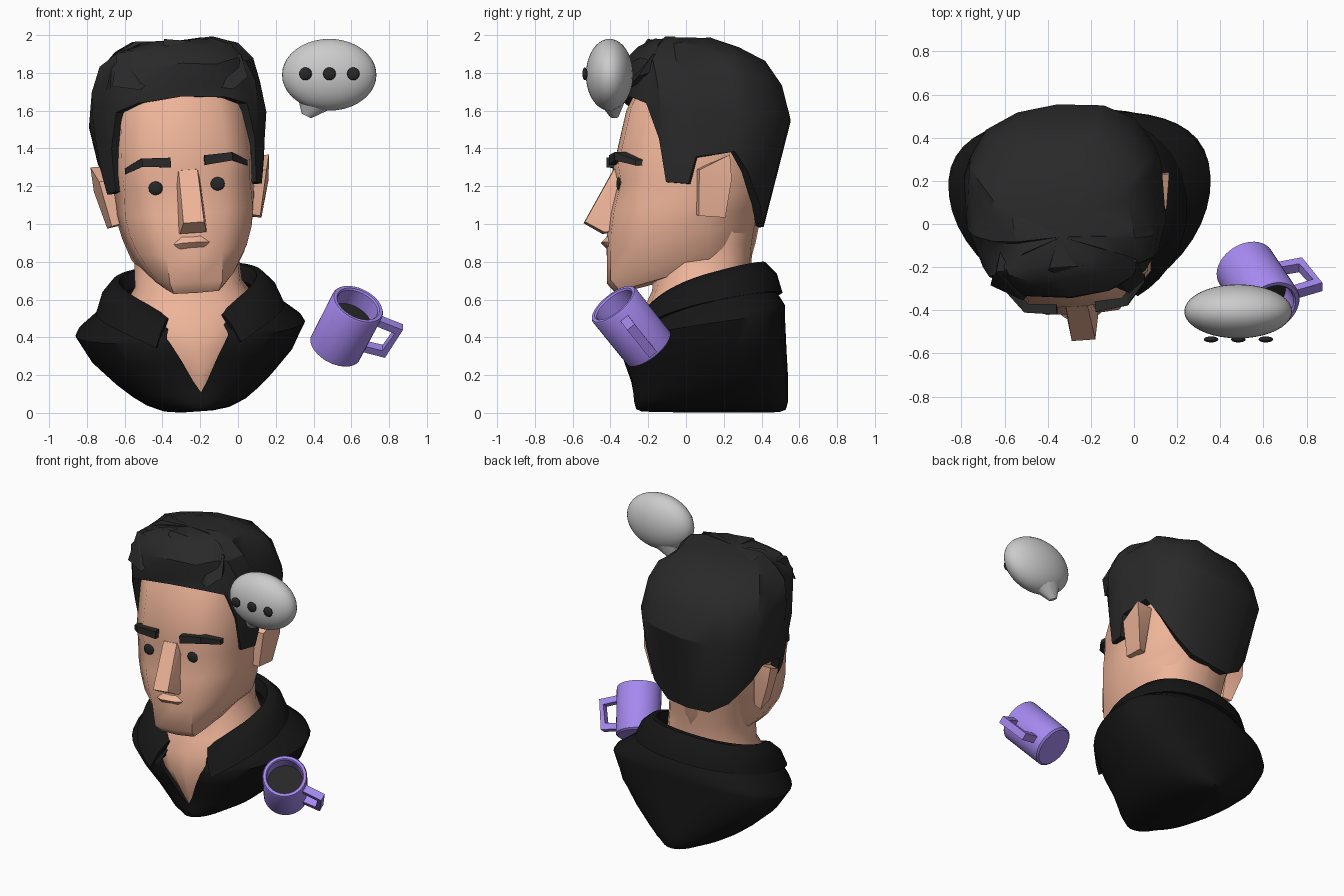
import bpy, bmesh, math, random
from mathutils import Matrix, Vector

if "Cube" in bpy.data.objects:
    bpy.data.objects.remove(bpy.data.objects["Cube"])

random.seed(4)
R, T = Matrix.Rotation, Matrix.Translation
TILT = R(math.radians(-4.1), 4, 'Y') @ R(math.radians(4), 4, 'Z')
BODY = T((-0.208, 0, 0.008)) @ TILT
HEAD = T((-0.200, 0, 0.008)) @ TILT


def mat(name, rgb):
    m = bpy.data.materials.new(name)
    m.diffuse_color = (*rgb, 1)
    m.use_nodes = True
    m.node_tree.nodes["Principled BSDF"].inputs["Base Color"].default_value = m.diffuse_color
    return m


SKIN = mat("skin", (0.86, 0.46, 0.32))
HAIR = mat("hair", (0.022, 0.022, 0.022))
CLOTH = mat("cloth", (0.008, 0.008, 0.008))
PURPLE = mat("purple", (0.38, 0.25, 0.87))
DARK = mat("dark", (0.02, 0.02, 0.02))


def finish(name, bm, m=None, M=Matrix(), smooth=None):
    bmesh.ops.remove_doubles(bm, verts=bm.verts, dist=0.0005)
    bmesh.ops.recalc_face_normals(bm, faces=bm.faces)
    me = bpy.data.meshes.new(name)
    bm.to_mesh(me)
    bm.free()
    me.transform(M)
    ob = bpy.data.objects.new(name, me)
    bpy.context.collection.objects.link(ob)
    if m:
        me.materials.append(m)
    if smooth:
        bpy.ops.object.select_all(action='DESELECT')
        ob.select_set(True)
        bpy.context.view_layer.objects.active = ob
        bpy.ops.object.shade_smooth_by_angle(angle=math.radians(smooth))
    return ob


def loft(name, rings, m=None, M=Matrix(), smooth=None, bottom=False, top=False, ends=False):
    bm = bmesh.new()
    g = [[bm.verts.new(p) for p in r] for r in rings]
    for a, b in zip(g, g[1:]):
        for i in range(len(a) - 1):
            bm.faces.new((a[i], a[i + 1], b[i + 1], b[i]))
    if bottom:
        bm.faces.new(g[0][:-1])
    if top:
        bm.faces.new(g[-1][:-1])
    if ends:
        bm.faces.new([r[0] for r in g[:-1]])
        bm.faces.new([r[-1] for r in g[:-1]])
    return finish(name, bm, m, M, smooth)


def hull(name, pts, m=None, M=Matrix(), smooth=None):
    bm = bmesh.new()
    for p in pts:
        bm.verts.new(p)
    bmesh.ops.convex_hull(bm, input=bm.verts)
    return finish(name, bm, m, M, smooth)


def ball(name, loc, size, m=None, M=Matrix(), seg=24):
    bm = bmesh.new()
    bmesh.ops.create_uvsphere(bm, u_segments=seg, v_segments=seg // 2, radius=1)
    return finish(name, bm, m, M @ T(loc) @ Matrix.Diagonal((*size, 1)), 60)


def spow(v, p):
    return math.copysign(abs(v) ** p, v)


def oval(a, hw, yf, yb, p=1.0):
    return hw * spow(math.sin(a), p), (yf + yb) / 2 - (yb - yf) / 2 * spow(math.cos(a), p)


def ring(hw, yf, yb, zf, zb, t0=0.0, e=1.0, back=0.0, n=40, p=0.95):
    # oval ring from the front all the way round, open by t0 at the front
    out = []
    for i in range(n + 1):
        a = t0 + (2 * math.pi - 2 * t0) * i / n
        x, y = oval(a, hw, yf, yb, p)
        y += back * math.sin(a) ** 2
        out.append((x, y, zf + (zb - zf) * max(0, (1 - math.cos(a)) / 2) ** e))
    return out


# shirt with V opening, shoulders swept back
loft("shirt", [
    ring(.08, -.24, .50, 0, 0), ring(.17, -.265, .53, .012, .012),
    ring(.26, -.275, .54, .05, .05), ring(.33, -.28, .54, .10, .10, 0, 1, .03),
    ring(.41, -.29, .54, .16, .18, .08, 1, .06), ring(.53, -.33, .53, .27, .32, .16, 1, .09),
    ring(.61, -.36, .52, .37, .51, .23, 1, .11), ring(.59, -.35, .52, .39, .56, .26, 1, .10),
    ring(.47, -.32, .48, .26, .63, .33, .25, .04), ring(.37, -.24, .40, .30, .72, .36, .25),
], CLOTH, BODY, 50, bottom=True)

# folded collar
sec = [(.34, -.20, .36, .27, .70, .36), (.365, -.24, .38, .30, .785, .36),
       (.40, -.27, .42, .28, .79, .37), (.46, -.35, .48, .21, .73, .40),
       (.50, -.40, .51, .10, .63, .45), (.47, -.35, .47, .12, .62, .45)]
loft("collar", [ring(*s, .25, .03) for s in sec + sec[:1]], CLOTH, BODY, 50, ends=True)

# neck and chest
loft("neck", [ring(*r, n=16, p=.85) for r in [
    (.05, -.245, .10, .08, .08), (.14, -.27, .20, .18, .18), (.26, -.295, .25, .32, .32),
    (.35, -.27, .33, .45, .48), (.35, -.22, .34, .55, .62), (.285, -.18, .34, .64, .72),
    (.275, -.16, .355, .85, .88), (.29, -.08, .39, 1.1, 1.1)]], SKIN, BODY, 45, True, True)


# head: rows of front width/depth, cheek width/depth, side width, back depth
def head_ring(zf, zb, fw, yf, cw, yc, sw, yb):
    half = [(0, yf - .01), (fw, yf), (cw, yc), (sw, .1), (sw * .62, yb - .08), (0, yb)]
    pts = half + [(-x, y) for x, y in half[-2:0:-1]] + half[:1]
    return [(x, y, zf + (zb - zf) * (y - yf) / (yb - yf)) for x, y in pts]


loft("head", [head_ring(*r) for r in [
    (.63, .83, .12, -.36, .155, -.26, .25, .35), (.685, .90, .14, -.41, .21, -.28, .30, .37),
    (.83, 1.00, .15, -.41, .29, -.27, .34, .39), (.93, 1.08, .17, -.41, .325, -.25, .36, .41),
    (1.05, 1.1, .19, -.395, .34, -.24, .37, .43), (1.2, 1.2, .20, -.358, .335, -.24, .38, .46),
    (1.29, 1.29, .22, -.375, .34, -.24, .39, .48), (1.6, 1.6, .20, -.305, .32, -.18, .40, .50),
    (1.75, 1.75, .15, -.23, .28, -.13, .33, .43)]], SKIN, HEAD, 45, True, True)

# nose and lips
hull("nose", [(s * x, y, z) for s in (-1, 1) for x, y, z in [
    (.05, -.385, 1.28), (.055, -.54, 1.0), (.07, -.44, .945), (.08, -.36, .95),
    (.075, -.36, 1.05), (.06, -.33, 1.29)]], SKIN, HEAD)
hull("lips", [(s * x - .01, y, z) for s in (-1, 1) for x, y, z in [
    (.115, -.39, .90), (.05, -.448, .895), (.09, -.42, .89), (.07, -.40, .85),
    (.05, -.40, .945)]], SKIN, HEAD, 60)

# eyes, brows, ears
for s, side in ((-1, "left"), (1, "right")):
    ball(side + "_eye", (s * .165 - .012, -.368, 1.195), (.038, .012, .036), DARK, HEAD, 16)
    brow = [(.09, -.415, 1.325, .026), (.24, -.395, 1.335, .022), (.325, -.29, 1.295, .015)]
    loft(side + "_brow", [[(s * x, y + dy, z + dz * h) for dy, dz in
                           ((0, -1), (0, 1), (.06, 1), (.06, -1), (0, -1))]
                          for x, y, z, h in brow], HAIR, HEAD, None, True, True)
    hull(side + "_ear", [(s * x, y, z) for x, y, z in [
        (.35, .03, 1.26), (.35, .03, 1.02), (.395, .04, 1.01), (.445, .04, 1.25),
        (.475, .20, 1.33), (.465, .21, 1.20), (.41, .18, 1.00), (.35, .20, 1.33),
        (.35, .16, 1.01)]], SKIN, HEAD, 30)


# hair: hairline height by angle, body widths by height
SHAPE = [(.9, .34, -.2, .38), (1.0, .36, -.22, .42), (1.2, .425, -.29, .48), (1.55, .465, -.325, .55),
         (1.6, .465, -.335, .55), (1.75, .445, -.35, .50), (1.85, .395, -.335, .40),
         (1.93, .32, -.26, .25), (1.98, .17, -.17, .1), (2.1, .1, -.1, 0)]
LINE = [(0, 1.67), (25, 1.65), (44, 1.61), (54, 1.42), (59, 1.19), (78, 1.18), (83, 1.32),
        (103, 1.35), (115, 1.25), (138, 1.08), (160, .99), (180, .98)]


def hair_point(deg, z, k=1.0, jit=0.0):
    for a, b in zip(SHAPE, SHAPE[1:]):
        if a[0] <= z <= b[0]:
            t = (z - a[0]) / (b[0] - a[0])
            hw, yf, yb = (a[i] + (b[i] - a[i]) * t for i in (1, 2, 3))
            break
    x, y = oval(math.radians(deg), hw, yf, yb, .78)
    j = [random.uniform(-jit, jit) for _ in range(3)]
    c = (yf + yb) / 2
    return (x * k + j[0], c + (y - c) * k + j[1], z + j[2])


cols = LINE + [(360 - a, z) for a, z in LINE[-2:0:-1]]
rows = [[hair_point(a, z, .86) for a, z in cols], [hair_point(a, z) for a, z in cols],
        [hair_point(a, max(1.55, z + .03), 1, .008) for a, z in cols]]
rows += [[hair_point(a, z, 1, j) for a, _ in cols]
         for z, j in ((1.73, .015), (1.84, .018), (1.92, .015), (1.965, .012))]
rows.append([(0, -.06, 1.965)] * len(cols))
loft("hair", [r + r[:1] for r in rows], HAIR, HEAD, 30)
# loose locks along the fringe
for i, (x, y, z, w) in enumerate([(-.25, -.20, 1.87, .11), (.02, -.20, 1.92, .14),
                                  (.24, -.20, 1.84, .12)]):
    hull("fringe_lock_%d" % (i + 1), [
        (x - w, y - .06, z - .12), (x + w, y - .08, z - .09), (x + w * .8, y, z + .03),
        (x - w * .6, y, z + .06), (x, y + .25, z + .03), (x + w * .3, y - .14, z - .15)],
        HAIR, HEAD)

# mug, tilted towards the viewer
axis = Vector((.376, -.578, .723)).normalized()
out = Vector((.89, .27, -.36))
out = (out - axis * out.dot(axis)).normalized()
MUG = T((.575, -.29, .458)) @ Matrix((out, axis.cross(out), axis)).transposed().to_4x4()


def lathe(name, prof, m, smooth=35, n=40):
    loft(name, [[(r * math.cos(2 * math.pi * i / n), r * math.sin(2 * math.pi * i / n), z)
                 for i in range(n + 1)] for r, z in prof], m, MUG, smooth)


lathe("mug", [(0, -.168), (.13, -.168), (.143, -.158), (.145, .155), (.139, .164),
              (.122, .164), (.115, .155), (.115, -.14), (0, -.14)], PURPLE)
lathe("coffee", [(0, .06), (.114, .06)], DARK)
path = [(.13, .10), (.262, .09), (.245, -.08), (.13, -.09)]
norm = [(0, .02), (.015, .02), (.015, -.02), (0, -.02)]
loft("mug_handle", [[(x + k * nx, w, z + k * nz) for k, w in
                     ((1, -.025), (1, .025), (-1, .025), (-1, -.025), (1, -.025))]
                    for (x, z), (nx, nz) in zip(path, norm)], PURPLE, MUG, None, True, True)

# speech bubble, tail and dots
ball("bubble", (.483, -.405, 1.79), (.25, .125, .19), seg=40)
turn = [i * math.pi / 8 for i in range(16)]
hull("bubble_tail", [(.362 + .025 * math.cos(t), -.38 + .025 * math.sin(t),
                      1.572 - .012 * math.cos(t)) for t in turn]
     + [(.415 + .11 * math.cos(t), -.395 + .08 * math.sin(t), 1.675 - .05 * math.cos(t))
        for t in turn], None, Matrix(), 50)
for i in range(3):
    ball("dot_%d" % (i + 1), (.357 + .127 * i, -.535, 1.795), (.034, .014, .034), DARK, seg=16)
